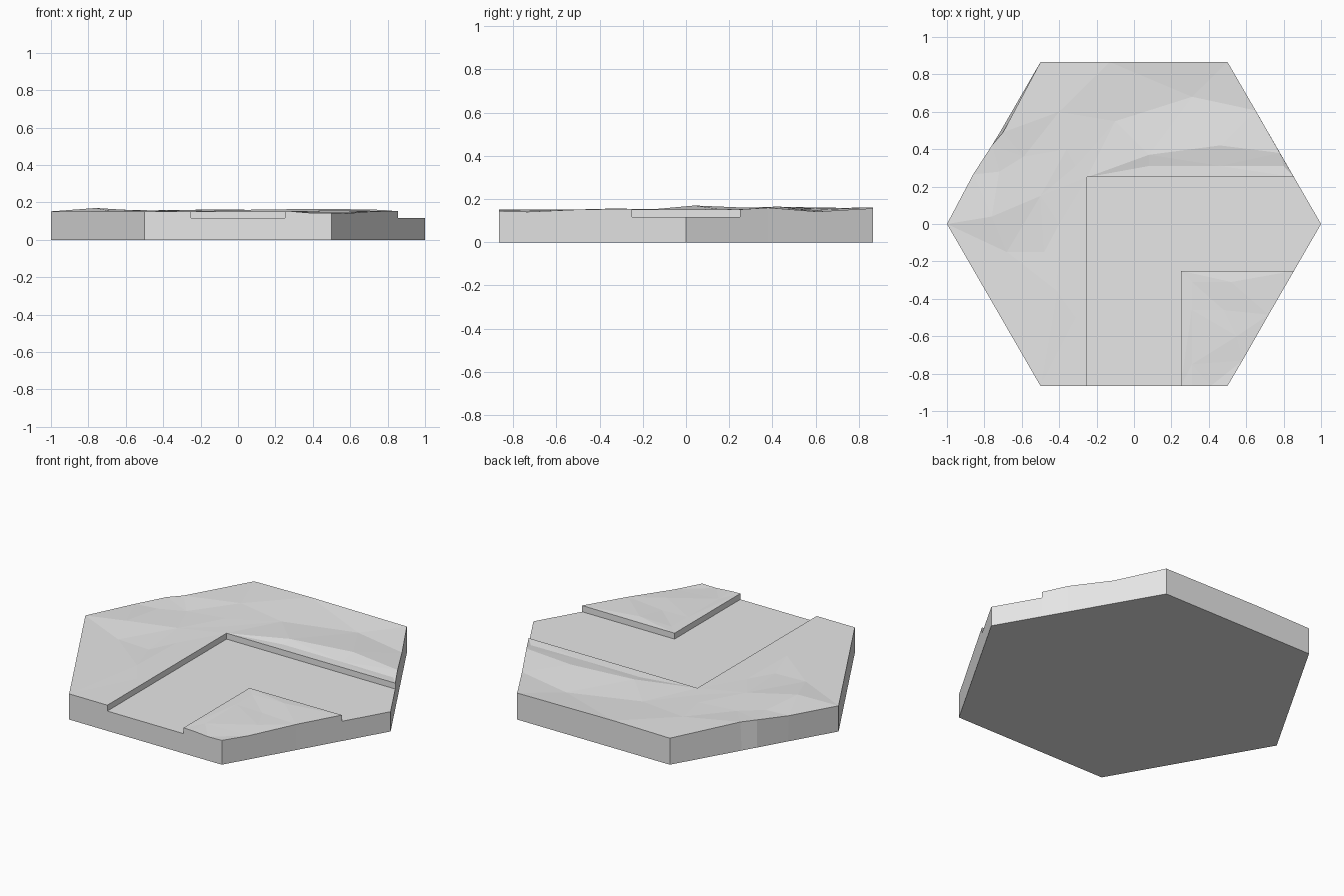
import bpy, bmesh
from math import sqrt
from mathutils import Vector
from mathutils.geometry import delaunay_2d_cdt

cube = bpy.data.objects.get("Cube")
if cube:
    bpy.data.objects.remove(cube, do_unlink=True)

stone = bpy.data.materials.new("plain_grey")
stone.use_nodes = True
stone.diffuse_color = (0.8, 0.8, 0.8, 1)
stone.node_tree.nodes["Principled BSDF"].inputs["Base Color"].default_value = (0.8, 0.8, 0.8, 1)

APO = sqrt(3) / 2          # distance from centre to each hexagon side
SLOPE = APO - 0.25         # helper for channel ends on the slanted side
EDGE_X = 1 - 0.25 / sqrt(3)
PATH_Z = 0.117
TOP = 0.152
SIDES = [Vector(n) for n in ((0, 1), (0, -1), (APO, .5), (APO, -.5), (-APO, .5), (-APO, -.5))]


def shared_side(a, b):
    """Return the hexagon side both points lie along, if any."""
    for n in SIDES:
        if a.xy.dot(n) > 0.8 and b.xy.dot(n) > 0.8:
            return n
    return None


def make_object(name, bm):
    mesh = bpy.data.meshes.new(name)
    bm.to_mesh(mesh)
    bm.free()
    mesh.materials.append(stone)
    obj = bpy.data.objects.new(name, mesh)
    bpy.context.collection.objects.link(obj)
    return obj


def slab(name, outline, bumps=()):
    """Faceted top surface with walls dropped from its outline."""
    pts = [Vector(p) for p in list(outline) + list(bumps)]
    count = len(outline)
    result = delaunay_2d_cdt([p.xy for p in pts], [], [list(range(count))], 1, 1e-5)
    coords, faces, origins = result[0], result[2], result[3]
    bm = bmesh.new()
    verts = [bm.verts.new((c.x, c.y, pts[o[0]].z)) for c, o in zip(coords, origins)]
    for f in faces:
        face = bm.faces.new([verts[i] for i in f])
        face.normal_update()
        if face.normal.z < 0:
            face.normal_flip()
    # walls reach the ground outside and the path inside
    for i in range(count):
        a, b = pts[i], pts[(i + 1) % count]
        side = shared_side(a, b)
        low = 0 if side else PATH_Z
        if a.z - low < 0.001:
            continue
        feet = []
        for p in (a, b):
            q = p.xy + side * (APO - p.xy.dot(side)) if side else p.xy
            feet.append((q.x, q.y, low))
        bm.faces.new([bm.verts.new(c) for c in (feet[0], feet[1], b, a)])
    bmesh.ops.remove_doubles(bm, verts=bm.verts, dist=1e-4)
    return make_object(name, bm)


# Large outer ground wrapping around the path
outer = [
    (-1, 0, TOP), (-.5, -APO, TOP), (-.25, -APO, TOP), (-.25, .25, TOP),
    (EDGE_X, .25, TOP), (.78, .38, .16), (.65, .607, .142), (.5, APO, .157),
    (-.13, APO, .162), (-.5, APO, .157), (-.7, .49, .163),
    (-.76, .42, .165), (-.86, .265, .157),
]
hills = [
    (-.31, -.5, TOP), (-.31, .31, TOP), (.46, .31, .15), (.08, .31, .15),
    (.8, .31, .148), (.46, .42, .166), (.08, .37, .161), (-.1, .55, .147),
    (.31, .68, .141), (-.4, .6, .156), (-.36, .4, .154), (-.59, .36, .15),
    (-.76, .04, .17), (-.72, .28, .16), (-.48, -.15, .147), (-.68, -.15, .153),
    (-.4, 0, .151), (-.41, -.36, .153), (-.5, .15, .154),
]
slab("outer_ground", outer, hills)

# Small raised ground inside the bend
corner = [
    (.25, -.25, TOP), (.25, -APO, TOP), (.31, -APO, .15), (.41, -APO, .142),
    (.5, -APO, .144), (.58, -.73, .141), (.72, -.485, .152), (EDGE_X, -.25, .154),
]
dips = [(.31, -.31, TOP), (.52, -.31, .157), (.31, -.46, .152),
        (.48, -.46, .147), (.31, -.75, .149), (.55, -.6, .148)]
slab("corner_ground", corner, dips)

# Sunken path turning from the front to the left side
path_plan = [(-.25, -APO), (.25, -APO), (.25, -.25), (EDGE_X, -.25),
             (1, 0), (EDGE_X, .25), (-.25, .25)]
slab("sunken_path", [(x, y, PATH_Z) for x, y in path_plan])

# Flat hexagonal underside
bm = bmesh.new()
plan = [(-1, 0), (-.5, APO), (.5, APO), (1, 0), (.5, -APO), (-.5, -APO)]
bm.faces.new([bm.verts.new((x, y, 0)) for x, y in plan])
make_object("underside", bm)
